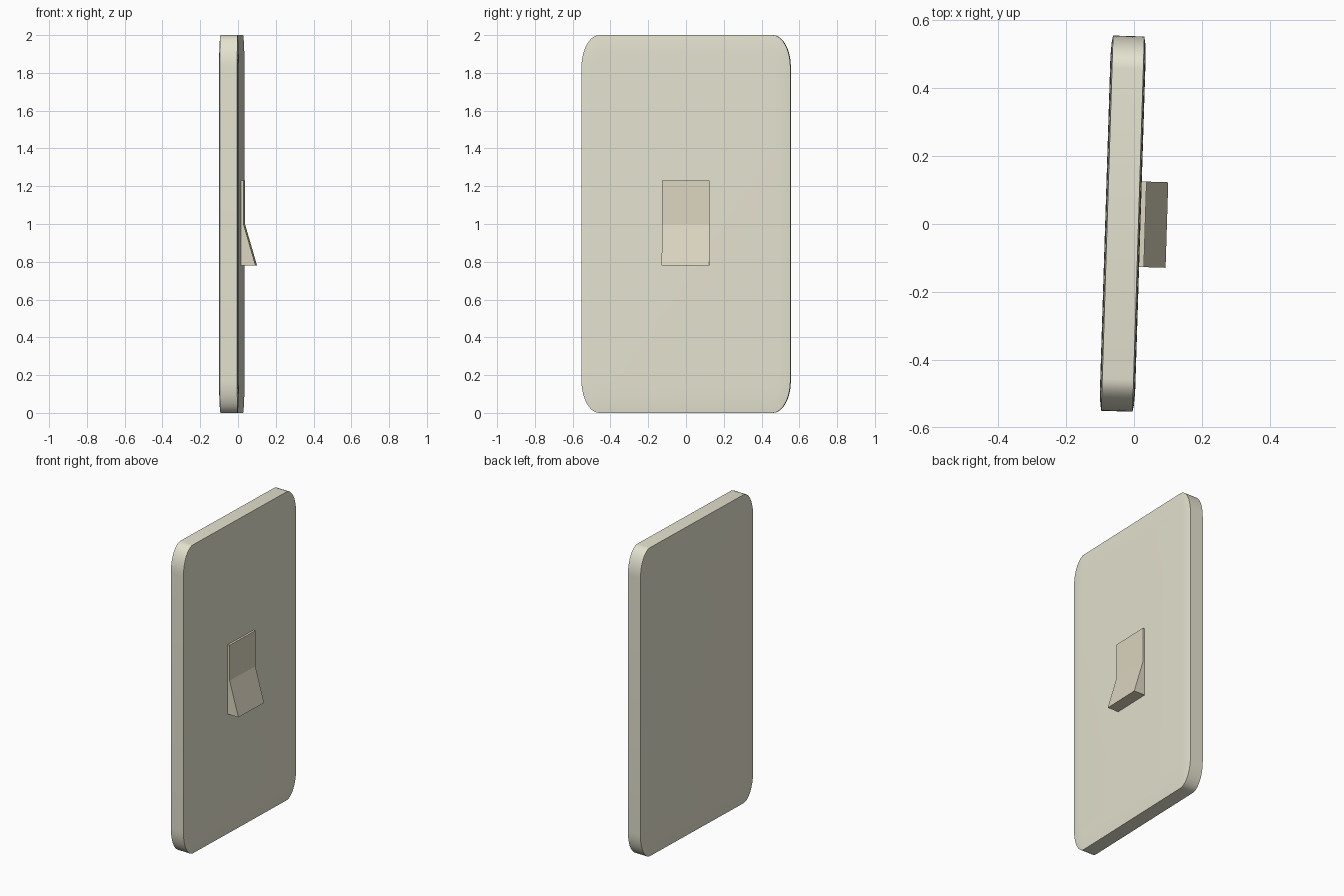
import bpy, bmesh, math
from mathutils import Matrix

if "Cube" in bpy.data.objects:
    bpy.data.objects.remove(bpy.data.objects["Cube"])

TURN = Matrix.Rotation(math.radians(-1.8), 4, 'Z')


def material(name, rgb):
    m = bpy.data.materials.new(name)
    m.diffuse_color = (*rgb, 1)
    m.use_nodes = True
    m.node_tree.nodes["Principled BSDF"].inputs["Base Color"].default_value = m.diffuse_color
    return m


def finish(name, bm, mat, smooth):
    bmesh.ops.recalc_face_normals(bm, faces=bm.faces)
    bm.transform(TURN)
    me = bpy.data.meshes.new(name)
    bm.to_mesh(me)
    bm.free()
    ob = bpy.data.objects.new(name, me)
    bpy.context.collection.objects.link(ob)
    me.materials.append(mat)
    if smooth:
        bpy.context.view_layer.objects.active = ob
        ob.select_set(True)
        bpy.ops.object.shade_smooth_by_angle(angle=math.radians(30))
        ob.select_set(False)
    return ob


def outline(bm, x, inset, steps=10):
    """Rectangle with elliptical corners in the YZ plane."""
    ry, rz = 0.095 - inset, 0.17 - inset * 1.8
    cy, cz = 0.553 - 0.095, 1 - 0.17
    ring = []
    for q, (sy, sz) in enumerate([(1, 1), (-1, 1), (-1, -1), (1, -1)]):
        for i in range(steps + 1):
            a = math.pi / 2 * (q + i / steps)
            ring.append(bm.verts.new((x, sy * cy + ry * math.cos(a),
                                      1 + sz * cz + rz * math.sin(a))))
    return ring


# Wall plate: gently crowned on both faces
CX = -0.033
half = [(0.052, 0.07), (0.0512, 0.045), (0.0495, 0.02), (0.046, 0.0)]
profile = [(-x, d) for x, d in half] + half[::-1]
bm = bmesh.new()
rings = [outline(bm, CX + x, d) for x, d in profile]
for a, b in zip(rings, rings[1:]):
    for i in range(len(a)):
        j = (i + 1) % len(a)
        bm.faces.new((a[i], a[j], b[j], b[i]))
bm.faces.new(rings[0])
bm.faces.new(rings[-1])
finish("wall_plate", bm, material("ivory", (0.78, 0.76, 0.62)), True)

# Rocker switch: side profile extruded across the width
side = [(0.0, 0.78), (0.097, 0.78), (0.033, 1.0), (0.033, 1.23), (0.0, 1.23)]
bm = bmesh.new()
face = bm.faces.new([bm.verts.new((x, -0.126, z)) for x, z in side])
ext = bmesh.ops.extrude_face_region(bm, geom=[face])
bmesh.ops.translate(bm, vec=(0, 0.252, 0),
                    verts=[v for v in ext["geom"] if isinstance(v, bmesh.types.BMVert)])
finish("rocker_switch", bm, material("tan_ivory", (0.72, 0.67, 0.53)), False)
